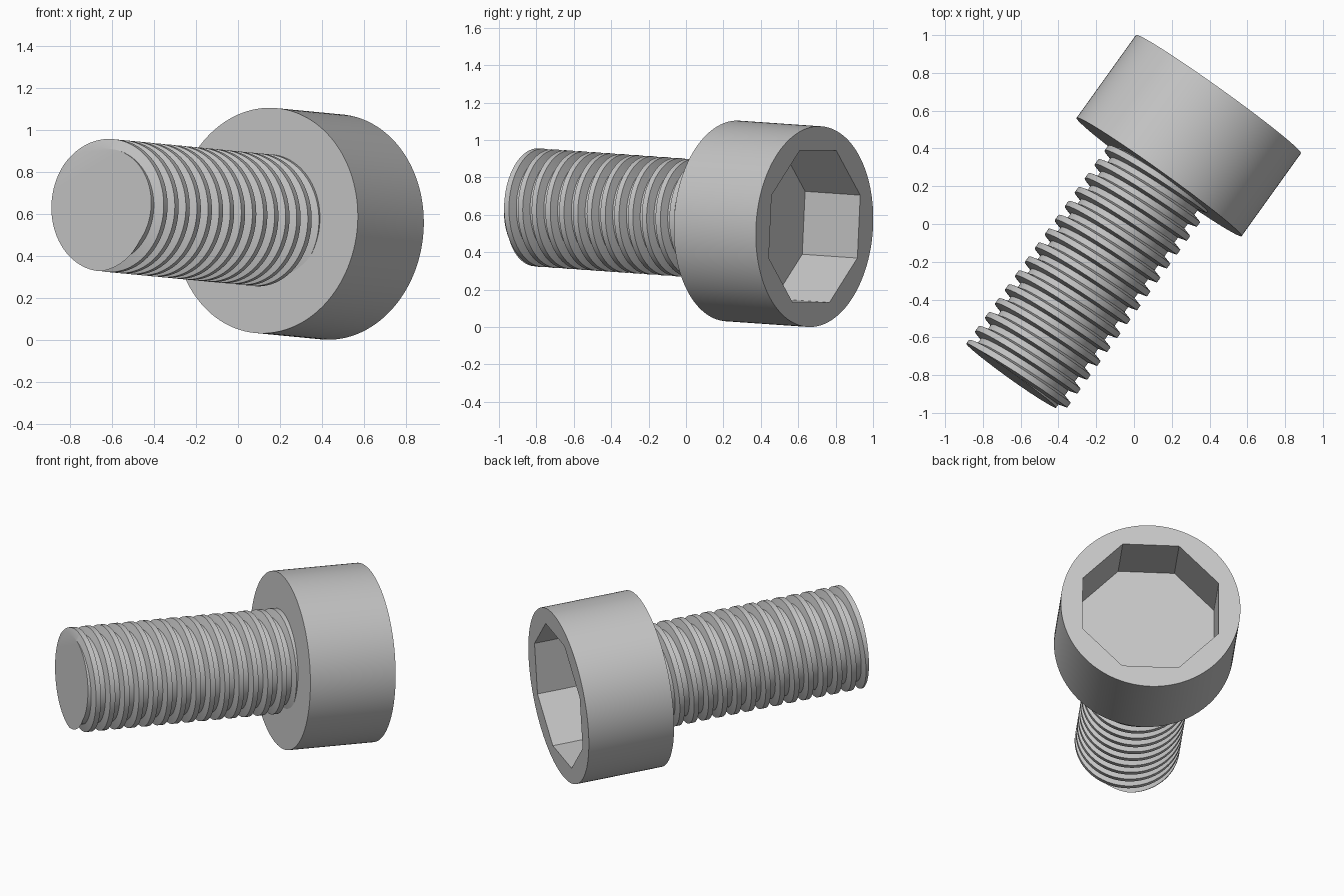
import bpy, bmesh, math
from mathutils import Matrix, Vector

cube = bpy.data.objects.get("Cube")
if cube:
    bpy.data.objects.remove(cube, do_unlink=True)

# Screw axis runs from the tip to the top of the head
TIP = Vector((-0.631, -0.817, 0.641))
TOP = Vector((0.447, 0.687, 0.537))
LENGTH = (TOP - TIP).length
HEAD_LEN, HEAD_R = 0.54, 0.5375
SOCKET_R, SOCKET_DEPTH = 0.44, 0.363
CREST_R, ROOT_R, PITCH = 0.316, 0.268, 0.0907
SEG = 128

axis = (TOP - TIP).normalized()
side = axis.cross(Vector((0, 0, 1))).normalized()
up = axis.cross(side)
PLACE = Matrix((side, up, axis)).transposed().to_4x4()
PLACE.translation = TIP

steel = bpy.data.materials.new("steel grey")
steel.use_nodes = True
GREY = (0.56, 0.56, 0.56, 1)
steel.diffuse_color = GREY
bsdf = steel.node_tree.nodes["Principled BSDF"]
bsdf.inputs["Base Color"].default_value = GREY
bsdf.inputs["Roughness"].default_value = 0.5


def finish(name, bm):
    bmesh.ops.remove_doubles(bm, verts=bm.verts, dist=1e-5)
    bmesh.ops.dissolve_degenerate(bm, edges=bm.edges, dist=1e-5)
    bmesh.ops.recalc_face_normals(bm, faces=bm.faces)
    bm.transform(PLACE)
    mesh = bpy.data.meshes.new(name)
    bm.to_mesh(mesh)
    bm.free()
    mesh.materials.append(steel)
    obj = bpy.data.objects.new(name, mesh)
    bpy.context.collection.objects.link(obj)
    bpy.ops.object.select_all(action='DESELECT')
    obj.select_set(True)
    bpy.context.view_layer.objects.active = obj
    bpy.ops.object.shade_smooth_by_angle(angle=math.radians(30))


def ring(bm, count, r, z, turn=0.0):
    angles = [turn + math.tau * i / count for i in range(count)]
    return [bm.verts.new((r * math.cos(t), r * math.sin(t), z)) for t in angles]


def bridge(bm, a, b):
    n = len(a)
    for i in range(n):
        bm.faces.new((a[i], a[(i + 1) % n], b[(i + 1) % n], b[i]))


# Cylinder head with an eight-sided socket
bm = bmesh.new()
under = ring(bm, SEG, HEAD_R, LENGTH - HEAD_LEN)
rim = ring(bm, SEG, HEAD_R, LENGTH)
mouth = ring(bm, 8, SOCKET_R, LENGTH, math.pi / 8)
floor = ring(bm, 8, SOCKET_R, LENGTH - SOCKET_DEPTH, math.pi / 8)
bm.faces.new(under)
bridge(bm, under, rim)
step = SEG // 8
for k in range(8):
    arc = [rim[(step // 2 + step * k + i) % SEG] for i in range(step + 1)]
    bm.faces.new(arc + [mouth[(k + 1) % 8], mouth[k]])
bridge(bm, mouth, floor)
bm.faces.new(floor)
finish("socket_head", bm)

# Right-handed thread: trapezoid profile swept as a helix, trimmed at both ends
CREST_HALF, ROOT_START = 0.175, 0.325
PROFILE = [(-ROOT_START, ROOT_R), (-CREST_HALF, CREST_R),
           (CREST_HALF, CREST_R), (ROOT_START, ROOT_R)]
SHANK_END = LENGTH - HEAD_LEN + 0.02


def crest_z(theta):
    return PITCH * (theta / math.tau - 0.5) + 0.006


def thread_radius(z, theta):
    d = (z - crest_z(theta)) / PITCH
    d = abs(d - round(d))
    f = min(max((d - CREST_HALF) / (ROOT_START - CREST_HALF), 0), 1)
    return CREST_R + (ROOT_R - CREST_R) * f


bm = bmesh.new()
columns = []
for i in range(SEG):
    theta = math.tau * i / SEG
    column = []
    for turn in range(-3, 19):
        for offset, r in PROFILE:
            z = crest_z(theta) + PITCH * (turn + offset)
            if z < 0 or z > SHANK_END:
                z = min(max(z, 0), SHANK_END)
                r = thread_radius(z, theta)
            column.append(bm.verts.new((r * math.cos(theta), r * math.sin(theta), z)))
    columns.append(column)
rows = len(columns[0])
for i in range(SEG):
    # The last column joins the first one, one turn further along
    a, b = columns[i], columns[(i + 1) % SEG]
    shift = 4 if i == SEG - 1 else 0
    for j in range(rows - 1 - shift):
        quad = (a[j], b[j + shift], b[j + shift + 1], a[j + 1])
        zs = [v.co.z for v in quad]
        if max(zs) > 1e-6 and min(zs) < SHANK_END - 1e-6:
            bm.faces.new(quad)
bm.faces.new([c[0] for c in columns])
bm.faces.new([c[-1] for c in columns])
finish("threaded_shank", bm)
